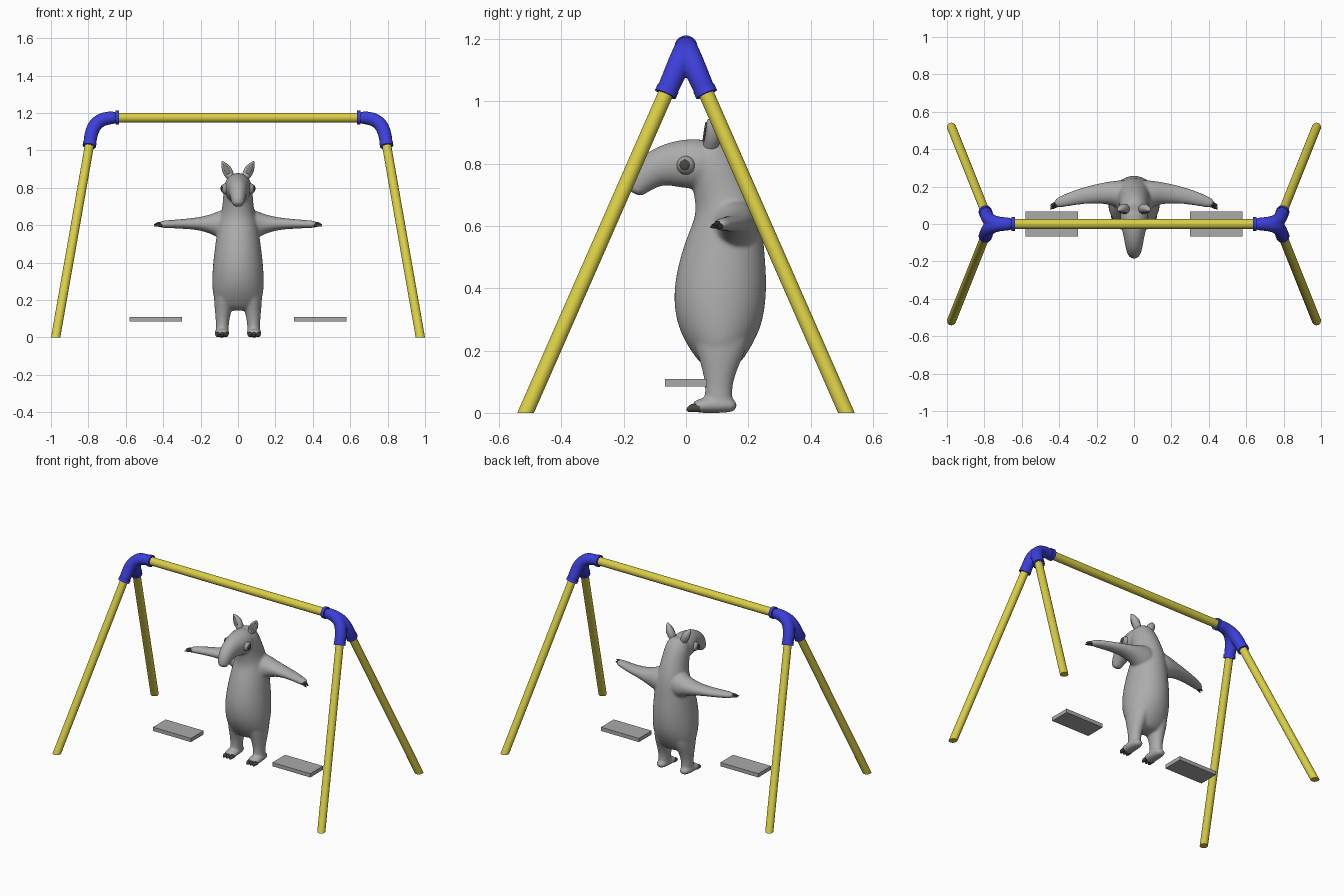
import bpy, bmesh, math
from mathutils import Vector, Matrix

if "Cube" in bpy.data.objects:
    bpy.data.objects.remove(bpy.data.objects["Cube"])

X, Z = Vector((1, 0, 0)), Vector((0, 0, 1))


def material(name, r, g, b):
    m = bpy.data.materials.new(name)
    m.diffuse_color = (r, g, b, 1)
    m.use_nodes = True
    m.node_tree.nodes["Principled BSDF"].inputs["Base Color"].default_value = m.diffuse_color
    return m


YELLOW = material("yellow paint", 0.70, 0.62, 0.06)
BLUE = material("blue plastic", 0.045, 0.05, 0.70)
GREY = material("grey skin", 0.41, 0.41, 0.41)
SEAT = material("seat grey", 0.40, 0.40, 0.40)
EYE = material("eye grey", 0.36, 0.35, 0.32)
DARK = material("dark claw", 0.07, 0.065, 0.055)
INNER = material("inner ear", 0.20, 0.19, 0.18)


def loft(bm, pts, side, n=16):
    """Closed tube through (x, y, z, radius along side, radius across)."""
    path = [Vector(p[:3]) for p in pts]
    rings = []
    for i, p in enumerate(pts):
        t = (path[min(i + 1, len(pts) - 1)] - path[max(i - 1, 0)]).normalized()
        u = (side - t * side.dot(t)).normalized()
        v = t.cross(u)
        rings.append([bm.verts.new(path[i] + u * p[3] * math.cos(a) + v * p[4] * math.sin(a))
                      for a in (2 * math.pi * k / n for k in range(n))])
    for r, q in zip(rings, rings[1:]):
        for k in range(n):
            bm.faces.new((r[k], r[(k + 1) % n], q[(k + 1) % n], q[k]))
    bm.faces.new(rings[0])
    bm.faces.new(rings[-1])


def make(name, bm, mat):
    bmesh.ops.recalc_face_normals(bm, faces=bm.faces[:])
    me = bpy.data.meshes.new(name)
    bm.to_mesh(me)
    bm.free()
    me.materials.append(mat)
    ob = bpy.data.objects.new(name, me)
    bpy.context.collection.objects.link(ob)
    bpy.ops.object.select_all(action='DESELECT')
    ob.select_set(True)
    bpy.context.view_layer.objects.active = ob
    bpy.ops.object.shade_smooth_by_angle()
    return ob


def tube(name, pts, side, mat, n=16):
    bm = bmesh.new()
    loft(bm, pts, side, n)
    return make(name, bm, mat)


def ball(name, loc, radii, mat):
    bm = bmesh.new()
    bmesh.ops.create_uvsphere(bm, u_segments=24, v_segments=14, radius=1,
                              matrix=Matrix.Translation(loc) @ Matrix.Diagonal((*radii, 1)))
    return make(name, bm, mat)


def fuse(ob, voxel, smooth):
    """Melt overlapping tubes into one soft skin."""
    ob.modifiers.new("round", 'SUBSURF').levels = 2
    ob.modifiers["round"].render_levels = 2
    rm = ob.modifiers.new("fuse", 'REMESH')
    rm.mode = 'VOXEL'
    rm.voxel_size = voxel
    rm.use_smooth_shade = True
    sm = ob.modifiers.new("soften", 'SMOOTH')
    sm.factor = 0.5
    sm.iterations = smooth


# Top beam
tube("top_beam", [(-0.66, 0, 1.175, .026, .026), (0.66, 0, 1.175, .026, .026)], Z, YELLOW, 24)

for s, tag in ((1, "right"), (-1, "left")):
    # Slanted legs, cut level with the ground
    for d, end in ((1, "back"), (-1, "front")):
        foot, top = Vector((s * .975, d * .515, 0)), Vector((s * .794, d * .063, 1.03))
        axis = (top - foot).normalized()
        bm = bmesh.new()
        loft(bm, [(*(foot - axis * .05), .0245, .0245), (*(top + axis * .02), .0245, .0245)], X, 24)
        bmesh.ops.bisect_plane(bm, geom=bm.verts[:] + bm.edges[:] + bm.faces[:],
                               plane_co=(0, 0, 0), plane_no=(0, 0, 1), clear_inner=True)
        bmesh.ops.holes_fill(bm, edges=[e for e in bm.edges if e.is_boundary])
        make(f"{end}_leg_{tag}", bm, YELLOW)
        # Collar where the leg enters the connector
        tube(f"leg_collar_{end}_{tag}", [(*(top - axis * .008), .036, .036),
                                         (*(top + axis * .014), .036, .036)], X, BLUE, 24)
    tube(f"beam_collar_{tag}", [(s * .635, 0, 1.175, .037, .037),
                                (s * .655, 0, 1.175, .037, .037)], Z, BLUE, 24)
    # Three-way corner connector
    bm = bmesh.new()
    for d in (1, -1):
        loft(bm, [(s * x, d * y, z, r, r) for x, y, z, r in (
            (.64, 0, 1.175, .034), (.69, 0, 1.175, .036), (.735, .004, 1.163, .038),
            (.768, .016, 1.135, .039), (.785, .036, 1.09, .037), (.792, .056, 1.045, .035),
            (.796, .066, 1.022, .034))], Vector((0, 1, 0)))
    fuse(make(f"corner_connector_{tag}", bm, BLUE), .006, 4)
    # Seat
    bm = bmesh.new()
    bmesh.ops.create_cube(bm, size=1, matrix=Matrix.Translation((s * .44, 0, .097))
                          @ Matrix.Diagonal((.28, .134, .025, 1)))
    make(f"seat_{tag}", bm, SEAT)

# Animal body: torso with neck, head with snout, limbs, all fused
bm = bmesh.new()
loft(bm, [(0, y, z, a, b) for y, z, a, b in (
    (.11, .14, .08, .05), (.11, .19, .132, .09), (.108, .27, .142, .137), (.107, .36, .14, .153),
    (.115, .45, .130, .148), (.125, .54, .118, .130), (.135, .61, .108, .113),
    (.130, .67, .090, .102), (.112, .73, .082, .092), (.090, .79, .080, .085),
    (.072, .84, .068, .068), (.065, .87, .045, .045))], X)
loft(bm, [(0, y, z, a, b) for y, z, a, b in (
    (.10, .79, .065, .07), (.045, .80, .078, .084), (-.01, .80, .072, .080),
    (-.06, .797, .058, .070), (-.105, .782, .050, .060), (-.138, .752, .043, .050),
    (-.157, .722, .034, .034), (-.166, .702, .026, .024))], X)
for s in (1, -1):
    loft(bm, [(s * x, y, z, a, b) for x, y, z, a, b in (
        (.03, .15, .60, .10, .09), (.10, .165, .605, .075, .07), (.15, .165, .607, .050, .06),
        (.22, .16, .608, .033, .05), (.30, .145, .607, .026, .042), (.37, .125, .606, .022, .034),
        (.43, .105, .604, .019, .024))], Z)
    loft(bm, [(s * x, y, z, a, b) for x, y, z, a, b in (
        (.06, .115, .30, .06, .10), (.072, .112, .22, .060, .09), (.080, .108, .15, .046, .06),
        (.083, .105, .09, .036, .044), (.084, .105, .05, .035, .045), (.084, .105, .015, .035, .045))], X)
    loft(bm, [(s * .086, y, z, a, b) for y, z, a, b in (
        (.165, .022, .024, .017), (.13, .025, .036, .026), (.08, .026, .040, .027),
        (.045, .022, .040, .023), (.02, .020, .034, .018))], X)
fuse(make("animal_body", bm, GREY), .007, 8)

for s, tag in ((1, "right"), (-1, "left")):
    # Ears: leaf shape with a darker inner plate on the front
    tube(f"ear_{tag}", [(s * x, y, z, a, b) for x, y, z, a, b in (
        (.036, .078, .845, .016, .022), (.048, .082, .872, .025, .026), (.060, .084, .897, .026, .024),
        (.073, .080, .920, .018, .017), (.082, .074, .936, .008, .008), (.085, .071, .942, .002, .002))],
         X, GREY)
    tube(f"inner_ear_{tag}", [(s * x, y, z, a, .004) for x, y, z, a in (
        (.050, .057, .876, .012), (.060, .060, .897, .015), (.071, .063, .917, .010),
        (.080, .066, .932, .003))], X, INNER)
    # Eyes
    ball(f"eye_{tag}", (s * .062, 0, .795), (.029, .030, .030), EYE)
    ball(f"pupil_{tag}", (s * .087, -.004, .796), (.006, .017, .017), DARK)
    # Claws on feet and hands
    for i in (-1, 0, 1):
        x = s * (.086 + i * .023)
        tube(f"toe_claw_{tag}_{i + 2}", [(x, .045, .017, .013, .014), (x, .018, .015, .012, .013),
                                         (x, .007, .009, .007, .008), (x, .004, .006, .002, .003)],
             X, DARK, 12)
        y, z = .100 + i * .010, .604 + (.004 if i == 0 else -.004)
        tube(f"finger_claw_{tag}_{i + 2}", [(s * .405, y + .010, z, .009, .008),
                                            (s * .430, y - .002, z, .008, .007),
                                            (s * .448, y - .011, z - .004, .002, .002)], Z, DARK, 10)
